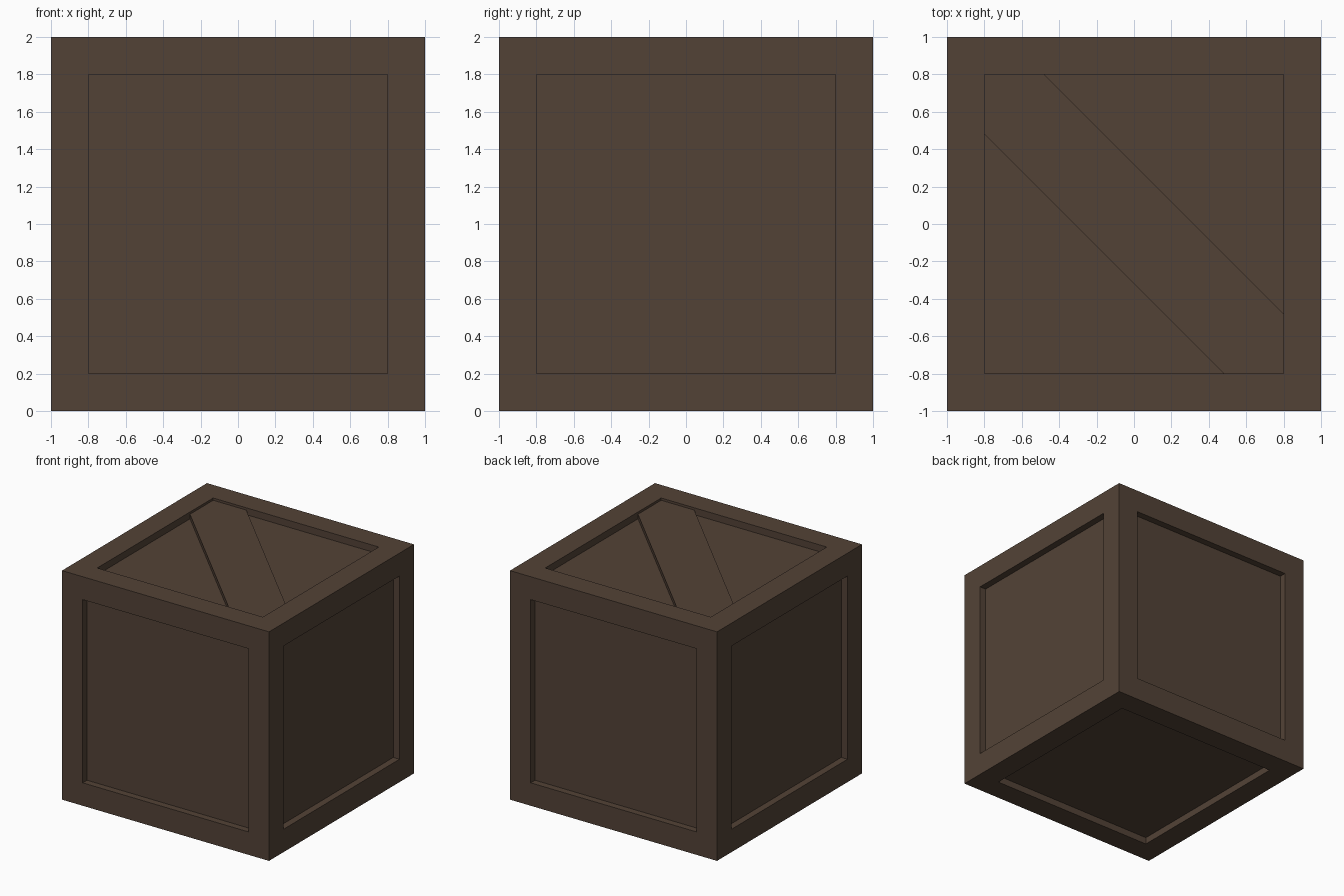
import bpy, bmesh

if "Cube" in bpy.data.objects:
    bpy.data.objects.remove(bpy.data.objects["Cube"])

wood = bpy.data.materials.new("dark brown wood")
wood.diffuse_color = (0.086, 0.055, 0.037, 1)
wood.use_nodes = True
wood.node_tree.nodes["Principled BSDF"].inputs["Base Color"].default_value = wood.diffuse_color


def add_object(name, bm):
    bmesh.ops.recalc_face_normals(bm, faces=bm.faces)
    mesh = bpy.data.meshes.new(name)
    bm.to_mesh(mesh)
    bm.free()
    mesh.materials.append(wood)
    obj = bpy.data.objects.new(name, mesh)
    bpy.context.collection.objects.link(obj)
    return obj


FRAME, DEPTH = 0.2, 0.06

# crate body: cube with a straight-walled recessed panel on all six sides
bm = bmesh.new()
bmesh.ops.create_cube(bm, size=2)
bmesh.ops.translate(bm, verts=bm.verts, vec=(0, 0, 1))
panels = list(bm.faces)
bmesh.ops.inset_individual(bm, faces=panels, thickness=FRAME, use_even_offset=True)
panels = bmesh.ops.extrude_discrete_faces(bm, faces=panels)["faces"]
for f in panels:
    bmesh.ops.translate(bm, verts=f.verts, vec=-f.normal.normalized() * DEPTH)
add_object("crate_body", bm)

# diagonal brace across the lid, trimmed to the frame corners
R, C = 0.8, 0.48
outline = [(-R, R), (-R, C), (C, -R), (R, -R), (R, -C), (-C, R)]
bm = bmesh.new()
base = bm.faces.new([bm.verts.new((x, y, 2 - DEPTH)) for x, y in outline])
top = bmesh.ops.extrude_face_region(bm, geom=[base])["geom"]
bmesh.ops.translate(bm, verts=[v for v in top if isinstance(v, bmesh.types.BMVert)],
                    vec=(0, 0, 0.04))
add_object("lid_brace", bm)
